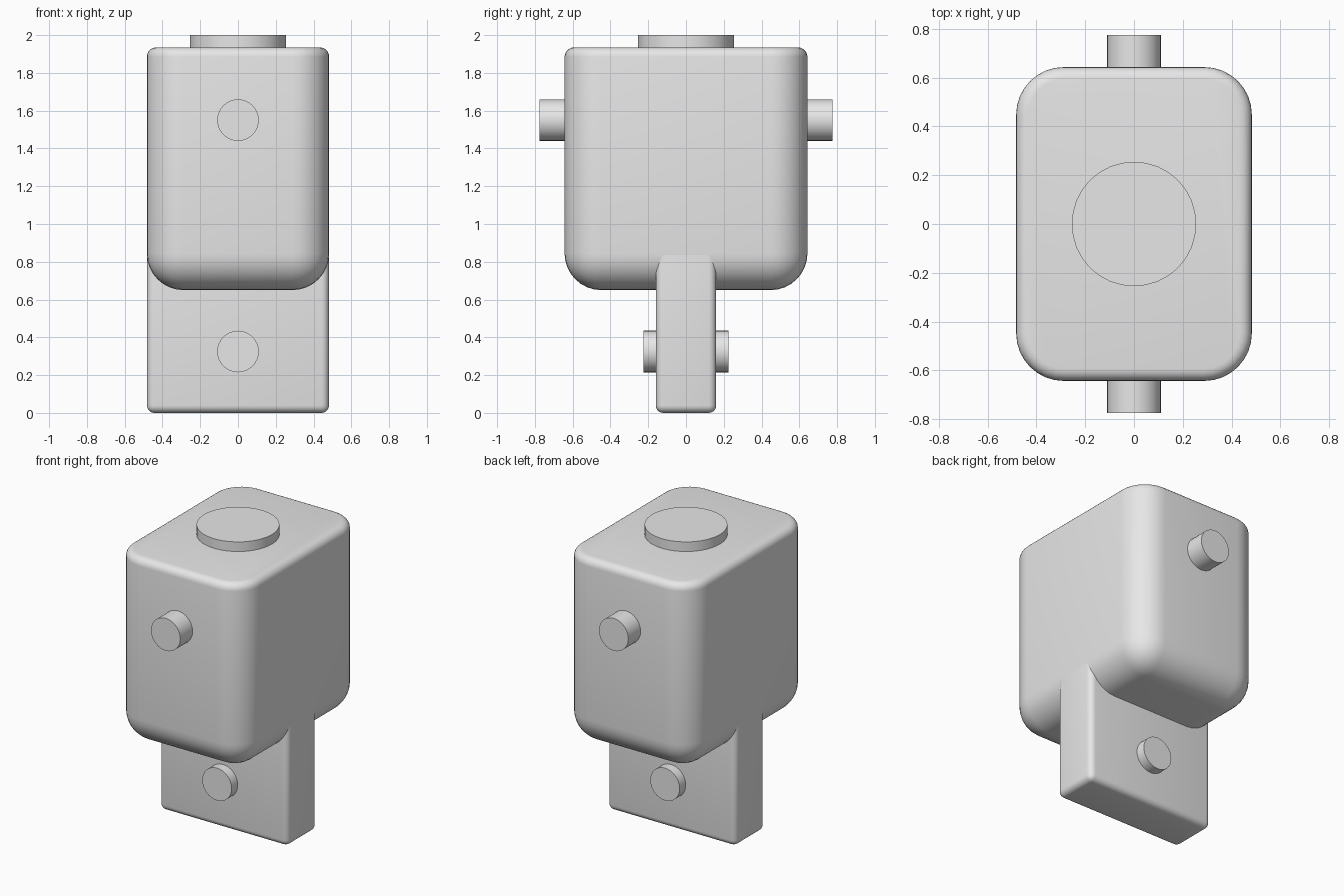
import bpy, bmesh
from mathutils import Matrix

cube = bpy.data.objects.get("Cube")
if cube:
    bpy.data.objects.remove(cube, do_unlink=True)

GREY = (0.8, 0.8, 0.8, 1)
grey = bpy.data.materials.new("light_grey")
grey.use_nodes = True
grey.diffuse_color = GREY
grey.node_tree.nodes["Principled BSDF"].inputs["Base Color"].default_value = GREY


def finish(bm, name):
    """Turn a bmesh into a named, smooth-shaded object."""
    bmesh.ops.recalc_face_normals(bm, faces=bm.faces[:])
    mesh = bpy.data.meshes.new(name)
    bm.to_mesh(mesh)
    bm.free()
    mesh.materials.append(grey)
    obj = bpy.data.objects.new(name, mesh)
    bpy.context.collection.objects.link(obj)
    bpy.ops.object.select_all(action='DESELECT')
    obj.select_set(True)
    bpy.context.view_layer.objects.active = obj
    bpy.ops.object.shade_smooth_by_angle()
    return obj


def box(half_x, half_y, bottom, top):
    bm = bmesh.new()
    size = (2 * half_x, 2 * half_y, top - bottom)
    place = Matrix.Translation((0, 0, (top + bottom) / 2)) @ Matrix.Diagonal((*size, 1))
    bmesh.ops.create_cube(bm, size=1, matrix=place)
    return bm


def round_edges(bm, edges, radius, segments):
    bmesh.ops.bevel(bm, geom=edges, offset=radius, segments=segments,
                    profile=0.5, affect='EDGES', clamp_overlap=True)


def is_rim(edge, z):
    return all(abs(v.co.z - z) < 1e-4 for v in edge.verts)


def cylinder(name, radius, length, centre, axis):
    bm = bmesh.new()
    place = Matrix.Translation(centre)
    if axis == 'Y':
        place = place @ Matrix.Rotation(1.5707963, 4, 'X')
    bmesh.ops.create_cone(bm, cap_ends=True, segments=32, radius1=radius,
                          radius2=radius, depth=length, matrix=place)
    return finish(bm, name)


# Main block: wide rounding on the sides and underside, tight rounding on top
TOP = 1.935
bm = box(0.483, 0.643, 0.65, TOP)
round_edges(bm, [e for e in bm.edges if not is_rim(e, TOP)], 0.195, 8)
round_edges(bm, [e for e in bm.edges if is_rim(e, TOP)], 0.05, 5)
finish(bm, "body")

# Flat tongue below, running up into the block
bm = box(0.482, 0.16, 0, 1.1)
round_edges(bm, bm.edges[:], 0.04, 5)
finish(bm, "tongue")

# Round button on top
cylinder("top_button", 0.255, 0.2, (0, 0, 1.9), 'Z')

# Pins passing through the block and the tongue from front to back
cylinder("upper_pin", 0.11, 1.55, (0, 0, 1.55), 'Y')
cylinder("lower_pin", 0.11, 0.45, (0, 0, 0.325), 'Y')
